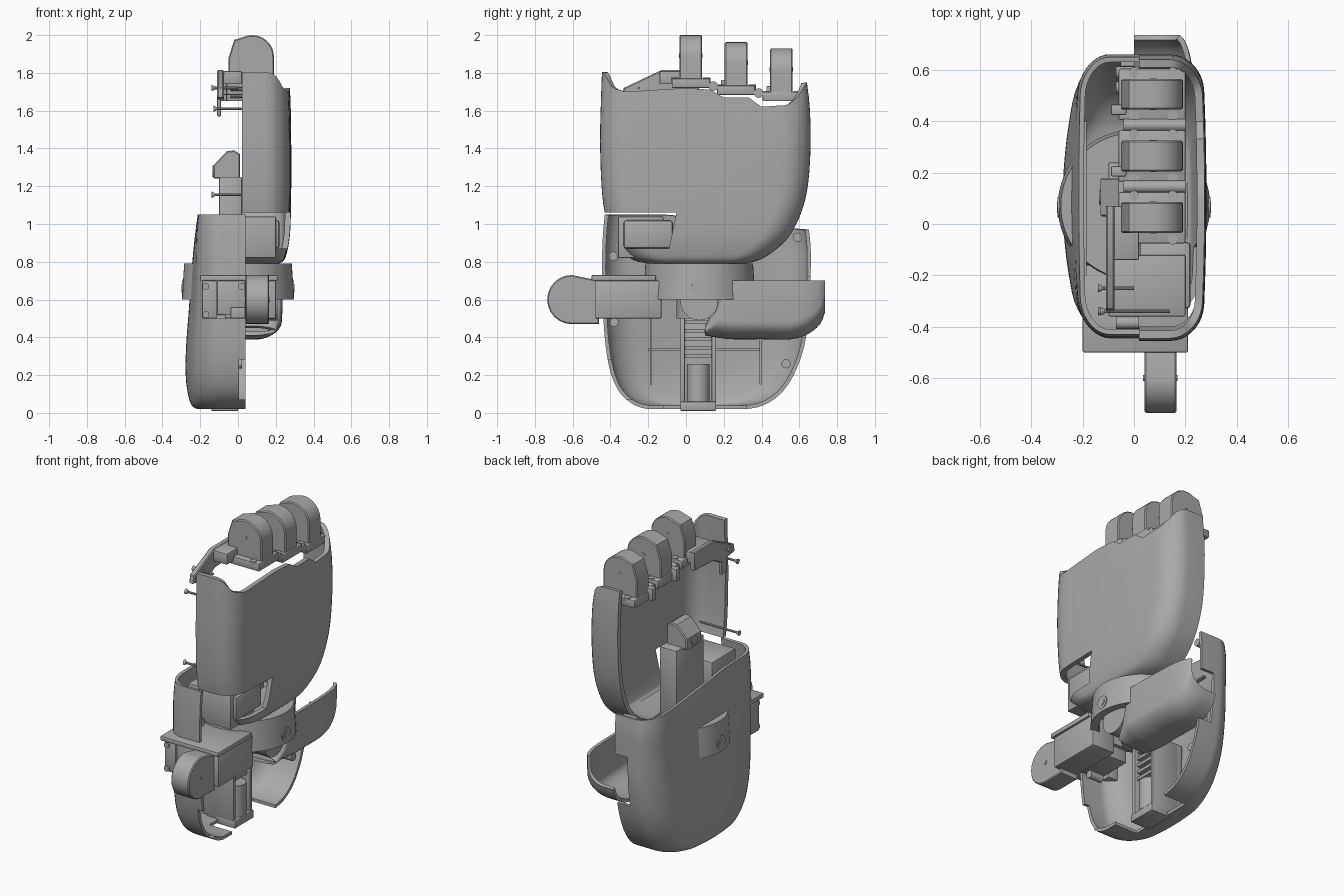
import bpy, bmesh, math
from mathutils import Vector

if "Cube" in bpy.data.objects:
    bpy.data.objects.remove(bpy.data.objects["Cube"], do_unlink=True)

grey = bpy.data.materials.new("plain_grey")
grey.use_nodes = True
grey.diffuse_color = (0.4, 0.4, 0.4, 1)
grey.node_tree.nodes["Principled BSDF"].inputs["Base Color"].default_value = grey.diffuse_color


def finish(name, bm):
    mesh = bpy.data.meshes.new(name)
    bm.to_mesh(mesh)
    bm.free()
    mesh.materials.append(grey)
    ob = bpy.data.objects.new(name, mesh)
    bpy.context.collection.objects.link(ob)
    smooth(ob)
    return ob


def smooth(ob):
    bpy.ops.object.select_all(action="DESELECT")
    ob.select_set(True)
    bpy.context.view_layer.objects.active = ob
    bpy.ops.object.shade_smooth_by_angle(angle=math.radians(35))


def box(name, x, y, z, bevel=0.006):
    bm = bmesh.new()
    bmesh.ops.create_cube(bm, size=1)
    for v in bm.verts:
        v.co = [lo + (c + 0.5) * (hi - lo) for c, (lo, hi) in zip(v.co, (x, y, z))]
    if bevel:
        bmesh.ops.bevel(bm, geom=bm.edges[:], offset=bevel, segments=2, affect="EDGES", profile=0.5)
    return finish(name, bm)


def prism(name, points, axis, lo, hi, bevel=0.006):
    """Extrude a flat outline along x or y."""
    place = (lambda a, b, w: (w, a, b)) if axis == "x" else (lambda a, b, w: (a, w, b))
    bm = bmesh.new()
    base = bm.faces.new([bm.verts.new(place(a, b, lo)) for a, b in points])
    new = bmesh.ops.extrude_face_region(bm, geom=[base])["geom"]
    move = Vector(place(0, 0, hi - lo))
    bmesh.ops.translate(bm, vec=move, verts=[g for g in new if isinstance(g, bmesh.types.BMVert)])
    bmesh.ops.recalc_face_normals(bm, faces=bm.faces)
    if bevel:
        rim = [e for e in bm.edges if abs((e.verts[0].co - e.verts[1].co).dot(move)) < 1e-6]
        bmesh.ops.bevel(bm, geom=rim, offset=bevel, segments=1, affect="EDGES")
    return finish(name, bm)


def rod(name, start, end, r1, r2=None, sides=24):
    a, b = Vector(start), Vector(end)
    bm = bmesh.new()
    bmesh.ops.create_cone(bm, cap_ends=True, segments=sides, radius1=r1,
                          radius2=r1 if r2 is None else r2, depth=(b - a).length)
    bm.transform((b - a).to_track_quat("Z", "Y").to_matrix().to_4x4())
    bmesh.ops.translate(bm, vec=(a + b) / 2, verts=bm.verts)
    return finish(name, bm)


def arc(cx, cy, r, a0, a1, n=12):
    return [(cx + r * math.cos(math.radians(a0 + (a1 - a0) * i / n)),
             cy + r * math.sin(math.radians(a0 + (a1 - a0) * i / n))) for i in range(n + 1)]


def lerp_table(table, t):
    for (a, p), (b, q) in zip(table, table[1:]):
        if t <= b:
            return p + (q - p) * max(0, (t - a) / (b - a))
    return table[-1][1]


def refine(rows, n=3):
    """Smooth the stations of a loft with a spline through them."""
    out = []
    for i in range(len(rows) - 1):
        p = [rows[max(0, min(len(rows) - 1, i + k))] for k in (-1, 0, 1, 2)]
        for t in [j / n for j in range(n)]:
            out.append([b + t / 2 * (c - a + t * (2 * a - 5 * b + 4 * c - d + t * (3 * (b - c) + d - a)))
                        for a, b, c, d in zip(*p)])
    return out + [rows[-1]]


def trough(name, rows, x0, corner, inward, place, rim=None, cap=True, wall=0.03):
    """Loft U sections; each row is station, low side, high side, outermost x, fall-off to the sides."""
    bm = bmesh.new()
    grid = []
    rows = refine(rows)
    first, last = rows[0][0], rows[-1][0]
    for u, lo, hi, x1, fall in rows:
        depth, sgn = abs(x1 - x0), (1 if x1 > x0 else -1)
        rx, ry = corner[0] * depth, min(corner[1], 0.45 * (hi - lo))
        left = [(0, 0)] + [((1 - math.cos(t)) * ry, depth - rx + math.sin(t) * rx)
                           for t in [math.pi / 2 * i / 9 for i in range(10)]]
        path = [(lo + s, d) for s, d in left]
        path += [(lo + ry + (hi - lo - 2 * ry) * i / 24, depth) for i in range(1, 24)]
        path += [(hi - s, d) for s, d in reversed(left)]
        blend = max(0, (u - first) / (last - first) - 0.5) * 2 if rim else 0
        row = []
        for s, d in path:
            swell = 1 - fall * ((2 * s - lo - hi) / (hi - lo)) ** 2
            lift = blend * (lerp_table(rim, s) - last) if rim else 0
            row.append(bm.verts.new(place(x0 + sgn * d * swell, s, u + lift)))
        grid.append(row)
    for r, q in zip(grid, grid[1:]):
        for i in range(len(r) - 1):
            bm.faces.new((r[i], r[i + 1], q[i + 1], q[i]))
    if cap:
        bm.faces.new(grid[0][::-1])
    ob = finish(name, bm)
    m = ob.modifiers.new("wall", "SOLIDIFY")
    m.thickness, m.offset = wall, inward
    bpy.ops.object.modifier_apply(modifier=m.name)
    return ob


def cut(ob, cutter):
    bpy.context.view_layer.objects.active = ob
    m = ob.modifiers.new("cut", "BOOLEAN")
    m.operation, m.object, m.solver = "DIFFERENCE", cutter, "EXACT"
    bpy.ops.object.modifier_apply(modifier=m.name)
    bpy.data.objects.remove(cutter, do_unlink=True)
    smooth(ob)


def screw(name, x0, x1, y, z):
    rod(name + "_shaft", (x0, y, z), (x1, y, z), 0.007, sides=10)
    rod(name + "_head", (x0, y, z), (x0 + 0.015, y, z), 0.017, 0.01, sides=14)


upright = lambda x, s, u: (x, s, u)
sideways = lambda x, s, u: (x, u, s)

# Palm shell with a stepped rim and the thumb notch
palm_rim = [(-0.45, 1.81), (-0.43, 1.79), (-0.39, 1.72), (-0.32, 1.70), (0, 1.72), (0.14, 1.71),
            (0.19, 1.67), (0.34, 1.67), (0.39, 1.62), (0.54, 1.63), (0.59, 1.67), (0.64, 1.75)]
palm = trough("palm_shell", [
    (0.79, -0.2, 0.31, 0.215, 0.06), (0.81, -0.28, 0.39, 0.245, 0.06), (0.86, -0.34, 0.47, 0.262, 0.06),
    (0.94, -0.39, 0.55, 0.275, 0.06), (1.06, -0.43, 0.61, 0.28, 0.06), (1.2, -0.447, 0.645, 0.282, 0.06),
    (1.4, -0.455, 0.66, 0.282, 0.06), (1.58, -0.45, 0.655, 0.28, 0.06), (1.7, -0.445, 0.64, 0.275, 0.06)],
    0.02, (0.5, 0.14), -1, upright, palm_rim)
cut(palm, prism("notch_cutter", [(-0.6, 0.87), (-0.09, 0.87), (-0.05, 1.06), (-0.6, 1.06)],
                "x", -0.1, 0.4, 0))

# Back shell of the forearm, open at the top and towards the palm
back_rim = [(-0.45, 1.05), (-0.1, 1.05), (0.4, 0.99), (0.66, 0.97)]
back = trough("back_shell", [
    (0.02, -0.2, 0.32, -0.215, 0.12), (0.04, -0.27, 0.41, -0.245, 0.15), (0.1, -0.345, 0.5, -0.265, 0.2),
    (0.2, -0.395, 0.57, -0.277, 0.22), (0.35, -0.425, 0.625, -0.275, 0.22), (0.55, -0.44, 0.655, -0.26, 0.2),
    (0.75, -0.445, 0.66, -0.245, 0.15), (0.9, -0.44, 0.66, -0.23, 0.08), (1.0, -0.43, 0.65, -0.215, 0.04)],
    0.04, (0.45, 0.15), 1, upright, back_rim, wall=0.02)
for name, x, y, z in (("wrist", -0.12, (-0.12, 0.32), (-0.1, 0.05)), ("cuff", -0.05, (0.5, 0.8), (0.4, 0.72)),
                      ("thumb", -0.15, (-0.6, -0.3), (0.5, 0.72)), ("rim", 0.005, (-0.6, -0.25), (0.07, 0.28))):
    cut(back, box(name + "_cutter", (x, 0.1), y, z, 0))
for z, x in ((0.33, -0.245), (0.86, -0.215)):
    box("shell_cross_rib", (x, x + 0.03), (-0.2, 0.4), (z, z + 0.01), 0)
for y in (-0.19, 0.39):
    box("shell_long_rib", (-0.215, -0.18), (y, y + 0.01), (0.15, 0.7), 0)
for y, z in ((-0.385, 0.83), (-0.38, 0.48), (0.53, 0.26), (0.59, 0.93)):
    rod("shell_screw_boss", (-0.07, y, z), (0.02, y, z), 0.024)

# Wrist turntable
ring = rod("wrist_ring", (0, 0.07, 0.6), (0, 0.07, 0.79), 0.297, 0.285, 64)
cut(ring, rod("ring_cutter", (0, 0.07, 0.5), (0, 0.07, 0.76), 0.25, sides=64))
rod("wrist_hub", (0, 0.07, 0.5), (0, 0.07, 0.82), 0.12)
rod("wrist_knuckle", (0.02, 0.07, 0.59), (0.21, 0.07, 0.59), 0.1)
for side in (-1, 1):
    rod("wrist_pivot", (side * 0.27, 0.065, 0.66), (side * 0.297, 0.065, 0.66), 0.04)
    rod("wrist_pivot_pin", (side * 0.28, 0.065, 0.66), (side * 0.3, 0.065, 0.66), 0.022)

# Curved cuff reaching backwards, open along its upper edge
cuff = trough("cuff_shell", [
    (0.1, 0.41, 0.46, 0.2, 0.06), (0.16, 0.4, 0.58, 0.22, 0.06), (0.24, 0.39, 0.8, 0.235, 0.06),
    (0.4, 0.39, 0.82, 0.235, 0.06), (0.56, 0.39, 0.82, 0.23, 0.06), (0.65, 0.42, 0.82, 0.22, 0.06),
    (0.71, 0.47, 0.82, 0.2, 0.06), (0.735, 0.53, 0.8, 0.18, 0.06)],
    0.0, (0.6, 0.09), 1, sideways, cap=False, wall=0.02)
cut(cuff, box("cuff_top_cutter", (-0.1, 0.4), (0, 0.9), (0.7, 1), 0))

# Thumb arm, its bracket and its tip
box("thumb_arm", (0.04, 0.2), (-0.48, -0.13), (0.5, 0.7))
box("thumb_bracket_top", (-0.2, 0.21), (-0.5, -0.16), (0.7, 0.73))
box("thumb_bracket_side", (-0.19, -0.11), (-0.47, -0.36), (0.5, 0.7))
box("thumb_bracket_core", (-0.11, 0.04), (-0.46, -0.2), (0.52, 0.7))
box("thumb_bracket_foot", (-0.04, 0.04), (-0.5, -0.44), (0.5, 0.56))
prism("thumb_tip", arc(-0.605, 0.6, 0.13, 90, 270) + [(-0.46, 0.47), (-0.46, 0.7)], "x", 0.04, 0.165)
rod("thumb_tip_pin", (0.036, -0.6, 0.6), (0.169, -0.6, 0.6), 0.012)
for x in (-0.17, 0.02):
    for z in (0.52, 0.67):
        rod("bracket_screw", (x, -0.48, z), (x, -0.44, z), 0.018)

# Thumb mount in the notch and the post behind it
box("thumb_mount", (0.02, 0.22), (-0.33, -0.07), (0.87, 1.02), 0.015)
box("thumb_mount_base", (-0.1, 0.2), (-0.36, -0.12), (0.82, 1.04))
box("inner_post", (-0.1, 0.02), (-0.04, 0.24), (0.8, 1.25))
prism("inner_post_cap", [(-0.13, 1.24), (-0.13, 1.31), (-0.06, 1.385), (-0.02, 1.39),
                         (0.01, 1.37), (0.01, 1.24)], "y", 0.03, 0.18)
rod("inner_post_knob", (-0.136, 0.105, 1.28), (-0.12, 0.105, 1.28), 0.03)

# Forearm slide: rails, rungs and end block
for y in (-0.03, 0.135):
    box("slide_rail", (-0.2, -0.01), (y, y + 0.025), (0.04, 0.52))
for i in range(5):
    box("slide_rung", (-0.16, -0.03), (-0.01, 0.14), (0.29 + 0.045 * i, 0.31 + 0.045 * i), 0)
box("slide_end_block", (-0.14, 0.0), (-0.03, 0.16), (0.01, 0.06))
rod("slide_motor", (-0.06, 0.065, 0.06), (-0.06, 0.065, 0.26), 0.06)
box("slide_plate", (-0.23, -0.17), (-0.03, 0.16), (0.05, 0.52))

# Three finger knuckles on stepped bases
finger = [(-0.05, 1.74), (-0.05, 1.88), (-0.02, 1.975)] + arc(0.075, 1.885, 0.115, 115, 0) + [(0.19, 1.74)]
for i, (y, drop) in enumerate(((0.025, 0), (0.265, 0.037), (0.505, 0.07))):
    prism(f"finger_{i}", [(x, z - drop) for x, z in finger], "y", y - 0.06, y + 0.06)
    rod(f"finger_pin_{i}", (0.075, y - 0.062, 1.89 - drop), (0.075, y + 0.062, 1.89 - drop), 0.012)
    box(f"finger_base_{i}", (-0.06, 0.2), (y - 0.1, y + 0.1), (1.72 - drop, 1.77 - drop))
    box(f"finger_clevis_{i}", (-0.09, -0.03), (y - 0.08, y - 0.04), (1.72 - drop, 1.8 - drop))
    for x in (0, 0.15):
        for s in (-0.085, 0.085):
            rod("base_screw", (x, y + s, 1.75 - drop), (x, y + s, 1.775 - drop), 0.02)
    if i < 2:
        rod(f"finger_spacer_{i}", (-0.04, y + 0.12, 1.73 - drop), (0.2, y + 0.12, 1.73 - drop), 0.025)

# Side ear of the finger bracket and the loose screws
prism("bracket_ear", [(-0.34, 1.67), (-0.33, 1.72), (-0.13, 1.815), (0.07, 1.815), (0.07, 1.7),
                      (-0.12, 1.69), (-0.2, 1.65)], "x", -0.11, -0.075)
box("bracket_ear_arm", (-0.11, 0.02), (-0.14, 0.07), (1.74, 1.81))
box("bracket_ear_tab", (-0.11, -0.09), (-0.26, -0.2), (1.57, 1.72))
screw("upper_screw", -0.14, 0.0, -0.25, 1.72)
screw("middle_screw", -0.13, 0.14, -0.34, 1.61)
screw("lower_screw", -0.14, 0.14, -0.34, 1.155)
